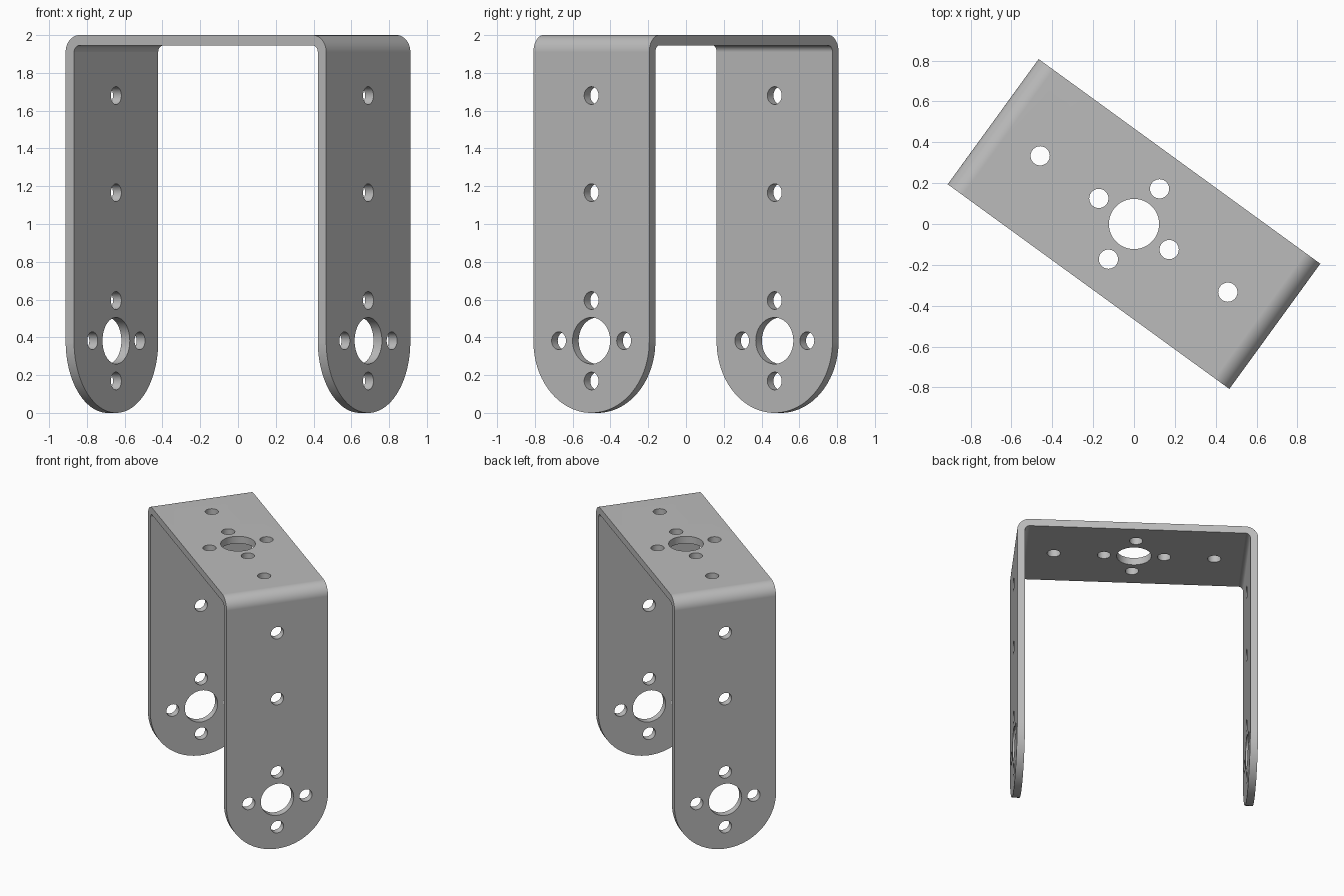
import bpy, bmesh, math
from mathutils import Matrix, Vector

cube = bpy.data.objects.get("Cube")
if cube:
    bpy.data.objects.remove(cube, do_unlink=True)

# Bracket dimensions
HALF_L, HALF_W, TOP = 0.8525, 0.379, 2.0
THICK, BEND = 0.055, 0.09
HUB_Z, HUB_R, HOLE_R, RING = 0.382, 0.123, 0.047, 0.213
YAW = math.radians(-36)


def arc(cx, cz, r, start, end, steps):
    angles = [math.radians(start + (end - start) * i / steps) for i in range(steps + 1)]
    return [(cx + r * math.cos(a), cz + r * math.sin(a)) for a in angles]


def prism(name, points, axis, half):
    """Extrude a closed outline symmetrically along an axis vector."""
    bm = bmesh.new()
    face = bm.faces.new([bm.verts.new(Vector(p) - axis * half) for p in points])
    grown = bmesh.ops.extrude_face_region(bm, geom=[face])["geom"]
    verts = [v for v in grown if isinstance(v, bmesh.types.BMVert)]
    bmesh.ops.translate(bm, verts=verts, vec=axis * half * 2)
    bmesh.ops.recalc_face_normals(bm, faces=bm.faces)
    return add_object(name, bm)


def add_object(name, bm):
    mesh = bpy.data.meshes.new(name)
    bm.to_mesh(mesh)
    bm.free()
    obj = bpy.data.objects.new(name, mesh)
    bpy.context.collection.objects.link(obj)
    return obj


def drill(bm, centre, radius, along_x):
    """Add one drill cylinder, running through both legs or just the top plate."""
    turn = Matrix.Rotation(math.pi / 2, 4, "Y") if along_x else Matrix()
    bmesh.ops.create_cone(bm, cap_ends=True, segments=48, radius1=radius, radius2=radius,
                          depth=2.0 if along_x else 0.2,
                          matrix=Matrix.Translation(centre) @ turn)


def cut(target, tool, operation):
    mod = target.modifiers.new("cut", "BOOLEAN")
    mod.operation, mod.object, mod.solver = operation, tool, "EXACT"
    bpy.context.view_layer.update()
    result = bpy.data.meshes.new_from_object(
        target.evaluated_get(bpy.context.evaluated_depsgraph_get()))
    target.modifiers.clear()
    target.data = result
    bpy.data.objects.remove(tool, do_unlink=True)


# Bent sheet: U profile with rounded outer and inner corners
cx, cz = HALF_L - BEND, TOP - BEND
inner = BEND - THICK
outside = [(HALF_L, 0)] + arc(cx, cz, BEND, 0, 90, 12)
outside += [(-x, z) for x, z in reversed(outside)]
inside = [(HALF_L - THICK, 0)] + arc(cx, cz, inner, 0, 90, 12)
inside += [(-x, z) for x, z in reversed(inside)]
profile = outside + inside[::-1]
bracket = prism("u_bracket", [(x, 0, z) for x, z in profile], Vector((0, 1, 0)), HALF_W)

# Round off the leg ends (trim is oversized at the top and just flush at the sides)
side = HALF_W
outline = [(side, TOP + 0.2)] + arc(0, HALF_W, side, 0, -180, 64) + [(-side, TOP + 0.2)]
bm_trim = prism("leg_trim", [(0, y, z) for y, z in outline], Vector((1, 0, 0)), 1.2)
bm_trim.scale.y = 1.0002
cut(bracket, bm_trim, "INTERSECT")

# Drill the hub and ring holes in the legs and the top plate
bm = bmesh.new()
drill(bm, (0, 0, HUB_Z), HUB_R, True)
drill(bm, (0, 0, TOP), HUB_R, False)
for s in (-1, 1):
    drill(bm, (0, s * RING, HUB_Z), HOLE_R, True)
    drill(bm, (0, 0, HUB_Z + s * RING), HOLE_R, True)
    drill(bm, (0, s * RING, TOP), HOLE_R, False)
    for x in (RING, 0.568):
        drill(bm, (s * x, 0, TOP), HOLE_R, False)
for z in (1.166, 1.68):
    drill(bm, (0, 0, z), HOLE_R, True)
cut(bracket, add_object("drill_bits", bm), "DIFFERENCE")

# Turn into place
bracket.data.transform(Matrix.Rotation(YAW, 4, "Z"))

# Grey metal
metal = bpy.data.materials.new("grey_metal")
metal.use_nodes = True
colour = (0.5, 0.5, 0.5, 1)
metal.diffuse_color = colour
metal.node_tree.nodes["Principled BSDF"].inputs["Base Color"].default_value = colour
bracket.data.materials.clear()
bracket.data.materials.append(metal)

# Smooth bends and holes, crisp sheet edges
bpy.ops.object.select_all(action="DESELECT")
bracket.select_set(True)
bpy.context.view_layer.objects.active = bracket
bpy.ops.object.shade_smooth_by_angle(angle=math.radians(30))
weighted = bracket.modifiers.new("even_shading", "WEIGHTED_NORMAL")
weighted.keep_sharp = True
